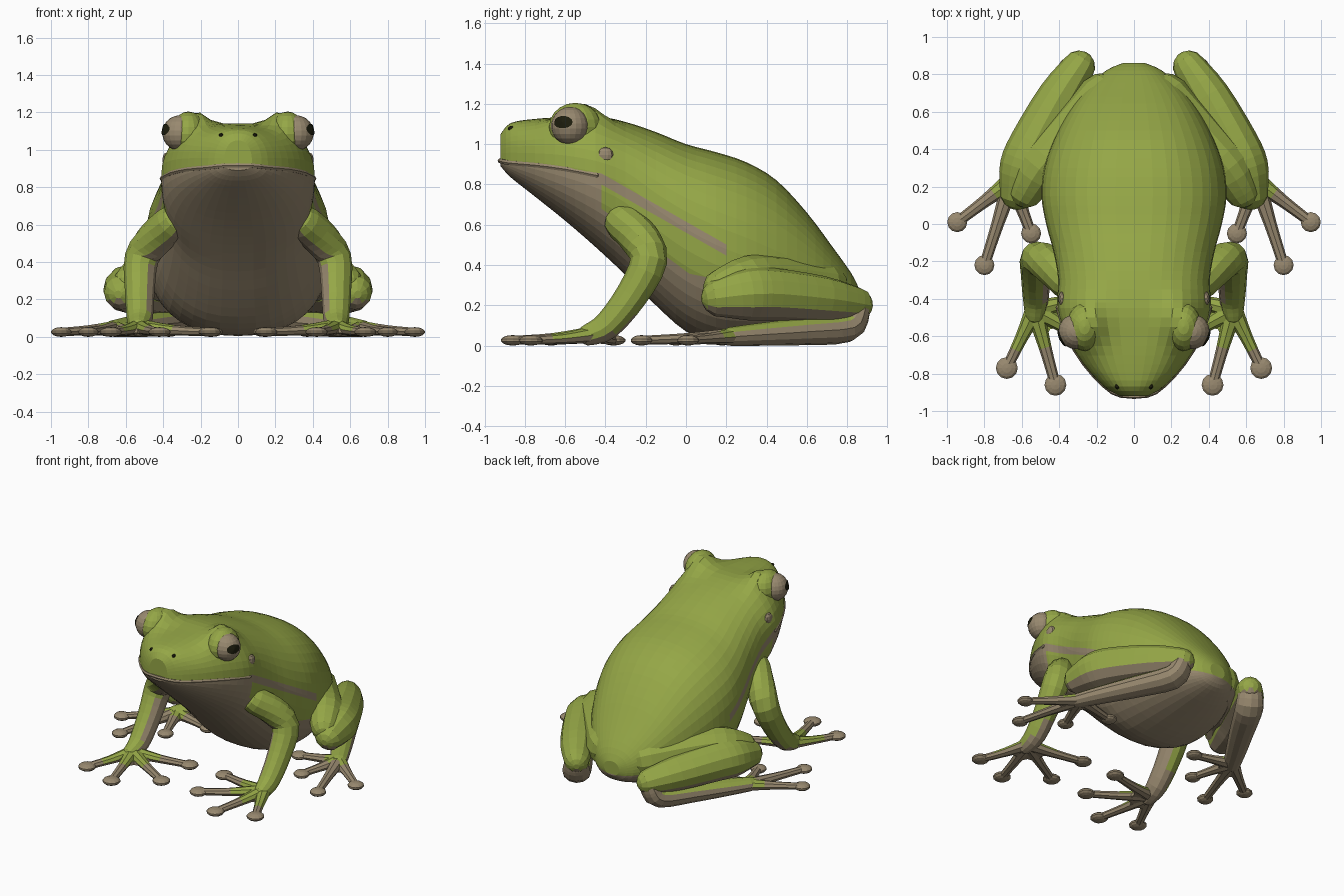
import bpy, bmesh, math
from mathutils import Vector, Matrix

if "Cube" in bpy.data.objects:
    bpy.data.objects.remove(bpy.data.objects["Cube"])


def material(name, rgb):
    m = bpy.data.materials.new(name)
    m.diffuse_color = (*rgb, 1)
    m.use_nodes = True
    m.node_tree.nodes["Principled BSDF"].inputs["Base Color"].default_value = m.diffuse_color
    return m


GREEN = material("leaf green", (0.30, 0.385, 0.062))
TAN = material("belly tan", (0.315, 0.25, 0.16))
BLACK = material("pupil black", (0.012, 0.012, 0.004))
MATS = [GREEN, TAN, BLACK]


def finish(name, bm, rule, mirror=True):
    """Colour faces by rule(centre, normal) and make the object."""
    bmesh.ops.recalc_face_normals(bm, faces=bm.faces)
    for f in bm.faces:
        f.material_index = rule(f.calc_center_median(), f.normal)
    me = bpy.data.meshes.new(name)
    bm.to_mesh(me)
    bm.free()
    for m in MATS:
        me.materials.append(m)
    ob = bpy.data.objects.new(name, me)
    bpy.context.collection.objects.link(ob)
    if mirror:
        ob.modifiers.new("mirror", 'MIRROR').use_mirror_merge = False
    return ob


def smooth_path(rows, steps):
    """Catmull-Rom through rows of any number of values."""
    rows = [Vector(r) for r in rows]
    out = []
    for i in range(len(rows) - 1):
        p0, p1, p2, p3 = rows[max(i - 1, 0)], rows[i], rows[i + 1], rows[min(i + 2, len(rows) - 1)]
        for k in range(steps):
            t = k / steps
            out.append(0.5 * (2 * p1 + (p2 - p0) * t + (2 * p0 - 5 * p1 + 4 * p2 - p3) * t * t
                              + (3 * p1 - p0 - 3 * p2 + p3) * t ** 3))
    return out + [rows[-1]]


def skin(bm, rings):
    rings = [[bm.verts.new(p) for p in r] for r in rings]
    n = len(rings[0])
    for a, b in zip(rings, rings[1:]):
        for i in range(n):
            bm.faces.new((a[i], a[(i + 1) % n], b[(i + 1) % n], b[i]))
    bm.faces.new(rings[0])
    bm.faces.new(rings[-1])


def tube(bm, pts, ref=(0, 0, 1), sides=12, steps=3, flat=1.0):
    """Rounded limb through (x, y, z, radius) points."""
    path = smooth_path(pts, steps)
    pos, rad = [p.xyz for p in path], [p.w for p in path]
    tan = [(pos[min(i + 1, len(pos) - 1)] - pos[max(i - 1, 0)]).normalized() for i in range(len(pos))]
    caps = [math.radians(a) for a in (12, 35, 62)]
    stations = [(pos[0] - tan[0] * rad[0] * math.cos(a), tan[0], rad[0] * math.sin(a)) for a in caps]
    stations += list(zip(pos, tan, rad))
    stations += [(pos[-1] + tan[-1] * rad[-1] * math.cos(a), tan[-1], rad[-1] * math.sin(a)) for a in caps[::-1]]
    rings = []
    for p, t, r in stations:
        u = t.cross(Vector(ref)).normalized()
        v = u.cross(t) * flat
        rings.append([p + r * (u * math.cos(a) + v * math.sin(a))
                      for a in (2 * math.pi * k / sides for k in range(sides))])
    skin(bm, rings)


def ball(bm, centre, radii, seg=14):
    mat = Matrix.Translation(centre) @ Matrix.Diagonal((*radii, 1))
    bmesh.ops.create_uvsphere(bm, u_segments=seg, v_segments=max(6, seg // 2 + 1), radius=1, matrix=mat)


# Body and head: y, bottom, top, half width, height of widest point
BODY = [(-0.92, .89, 1.05, .075, .93), (-.87, .835, 1.105, .16, .92), (-.75, .74, 1.125, .27, .91),
        (-.6, .62, 1.135, .36, .89), (-.45, .49, 1.14, .41, .86), (-.3, .35, 1.11, .405, .80),
        (-.15, .2, 1.06, .43, .68), (0, .07, 1.0, .47, .58), (.15, .01, .96, .495, .5),
        (.3, .01, .91, .48, .44), (.45, .03, .82, .43, .38), (.6, .06, .66, .35, .33),
        (.72, .09, .5, .26, .29), (.82, .13, .36, .15, .24), (.86, .18, .28, .06, .23)]
bm = bmesh.new()
rings = []
for y, bot, top, w, mid in smooth_path(BODY, 3):
    ring = []
    for k in range(40):
        c, s = math.cos(2 * math.pi * k / 40), math.sin(2 * math.pi * k / 40)
        e = 0.86
        h = (top - mid) if s > 0 else (mid - bot)
        x = w * math.copysign(abs(c) ** e, c)
        z = mid + h * math.copysign(abs(s) ** e, s)
        if s > 0:  # brow swelling over each eye
            z += .13 * s * math.exp(-((abs(x) - .25) / .09) ** 2 - ((y + .53) / .13) ** 2)
        ring.append((x, y, z))
    rings.append(ring)
skin(bm, rings)

# Cut the colour borders into the body: y0, z0, slope
MOUTH, STRIPE_TOP, STRIPE_LOW = (-.92, .92, -.13), (-.42, .855, -.57), (-.42, .80, -.57)
FLANK, RUMP = (-.42, .68, -.74), (0, .36, -.2)
cuts = [((0, y0, z0), (0, -s, 1)) for y0, z0, s in (MOUTH, STRIPE_TOP, STRIPE_LOW, FLANK, RUMP)]
for co, no in cuts + [((0, -.42, 0), (0, 1, 0)), ((0, .2, 0), (0, 1, 0))]:
    bmesh.ops.bisect_plane(bm, geom=bm.verts[:] + bm.edges[:] + bm.faces[:], dist=1e-5,
                           plane_co=co, plane_no=no)


def body_colour(c, n):
    def line(l):
        return l[1] + l[2] * (c.y - l[0])
    if c.y < -.42:
        return 0 if c.z > line(MOUTH) else 1
    if c.y < .2 and line(STRIPE_LOW) < c.z < line(STRIPE_TOP):
        return 1
    return 0 if c.z > max(line(FLANK), line(RUMP)) else 1


finish("body", bm, body_colour, mirror=False)

# Lip running along the mouth
bm = bmesh.new()
half = [(r[3] - .004, r[0] + .004, r[4] - .014, .013) for r in BODY[:5]]
tube(bm, [(-x, y, z, r) for x, y, z, r in half[::-1]] + half, sides=6, steps=2)
finish("lip", bm, lambda c, n: 1, mirror=False)

# Eyes, eyelids and pupils
EYE, EYE_R = Vector((.31, -.575, 1.09)), .095
bm = bmesh.new()
ball(bm, EYE, (EYE_R,) * 3, 20)
finish("eyeball", bm, lambda c, n: 1)
bm = bmesh.new()
ball(bm, (.265, -.55, 1.085), (.095, .13, .12), 18)
finish("eyelid", bm, lambda c, n: 0)
bm = bmesh.new()
d = Vector((.87, -.38, .2)).normalized()
u = d.cross(Vector((0, 0, 1))).normalized()
v = u.cross(d)
rim = []
for k in range(14):
    a = 2 * math.pi * k / 14
    q = (d + u * math.cos(a) * .58 + v * math.sin(a) * .34).normalized()
    rim.append(bm.verts.new(EYE + q * (EYE_R + .004)))
hub = bm.verts.new(EYE + d * (EYE_R + .006))
for k in range(14):
    bm.faces.new((rim[k], rim[(k + 1) % 14], hub))
finish("pupil", bm, lambda c, n: 2)

# Nostrils and eardrums
bm = bmesh.new()
ball(bm, (.09, -.868, 1.078), (.012, .016, .012), 8)
finish("nostril", bm, lambda c, n: 2)
bm = bmesh.new()
ball(bm, (.385, -.40, .945), (.02, .04, .04), 10)
finish("eardrum", bm, lambda c, n: 1)

# Front legs
bm = bmesh.new()
tube(bm, [(.355, -.31, .61, .095), (.44, -.23, .53, .098), (.515, -.185, .42, .092),
          (.525, -.27, .25, .08), (.525, -.39, .10, .07), (.53, -.48, .055, .055)], ref=(1, 0, 0))
finish("front_leg", bm, lambda c, n: 1 if n.x < -.7 or n.z < -.6 else 0)


def digits(name, root, tips, pad, green_reach):
    """Splayed webbed toes with round flattened pads."""
    bm = bmesh.new()
    root = Vector(root)
    webs = []
    for x, y in tips:
        tip = Vector((x, y, .026))
        m = root.lerp(tip, .5)
        tube(bm, [(*root, .052), (m.x, m.y, .035, .034), (*tip, .028)], sides=8, flat=.8)
        ball(bm, tip, (pad, pad, .026), 12)
        webs.append((root.lerp(tip, .42).xy, root.xy))
    for (a, r), (b, _) in zip(webs, webs[1:]):
        mid = r.lerp((a + b) / 2, .8)
        skin(bm, [[(*p, z) for p in (r, a, mid, b)] for z in (.02, .045)])
    finish(name, bm, lambda c, n: 0 if n.z > .3 and (c - root).length < green_reach else 1)


digits("front_toes", (.53, -.46, .055), [(.68, -.77), (.42, -.86), (.15, -.67), (.14, -.36)], .06, .22)

# Hind legs: thigh, shank folded back beside it, long foot forward
bm = bmesh.new()
tube(bm, [(.16, .66, .28, .15), (.36, .45, .315, .135), (.50, .30, .325, .12), (.575, .18, .29, .095)])
finish("thigh", bm, lambda c, n: 1 if n.z < -.45 else 0)
bm = bmesh.new()
tube(bm, [(.62, .175, .24, .10), (.59, .3, .255, .13), (.535, .43, .255, .13),
          (.40, .68, .23, .115), (.295, .84, .205, .088)])
finish("shank", bm, lambda c, n: 1 if n.z < -.45 else 0)
bm = bmesh.new()
tube(bm, [(.30, .84, .16, .085), (.33, .79, .09, .095), (.45, .58, .07, .085),
          (.58, .36, .055, .07), (.66, .22, .045, .058)], flat=.8)
finish("hind_foot", bm, lambda c, n: 0 if n.z > .65 else 1)
digits("hind_toes", (.655, .23, .045), [(.945, .01), (.80, -.22), (.55, -.05), (.37, .18)], .055, .1)
